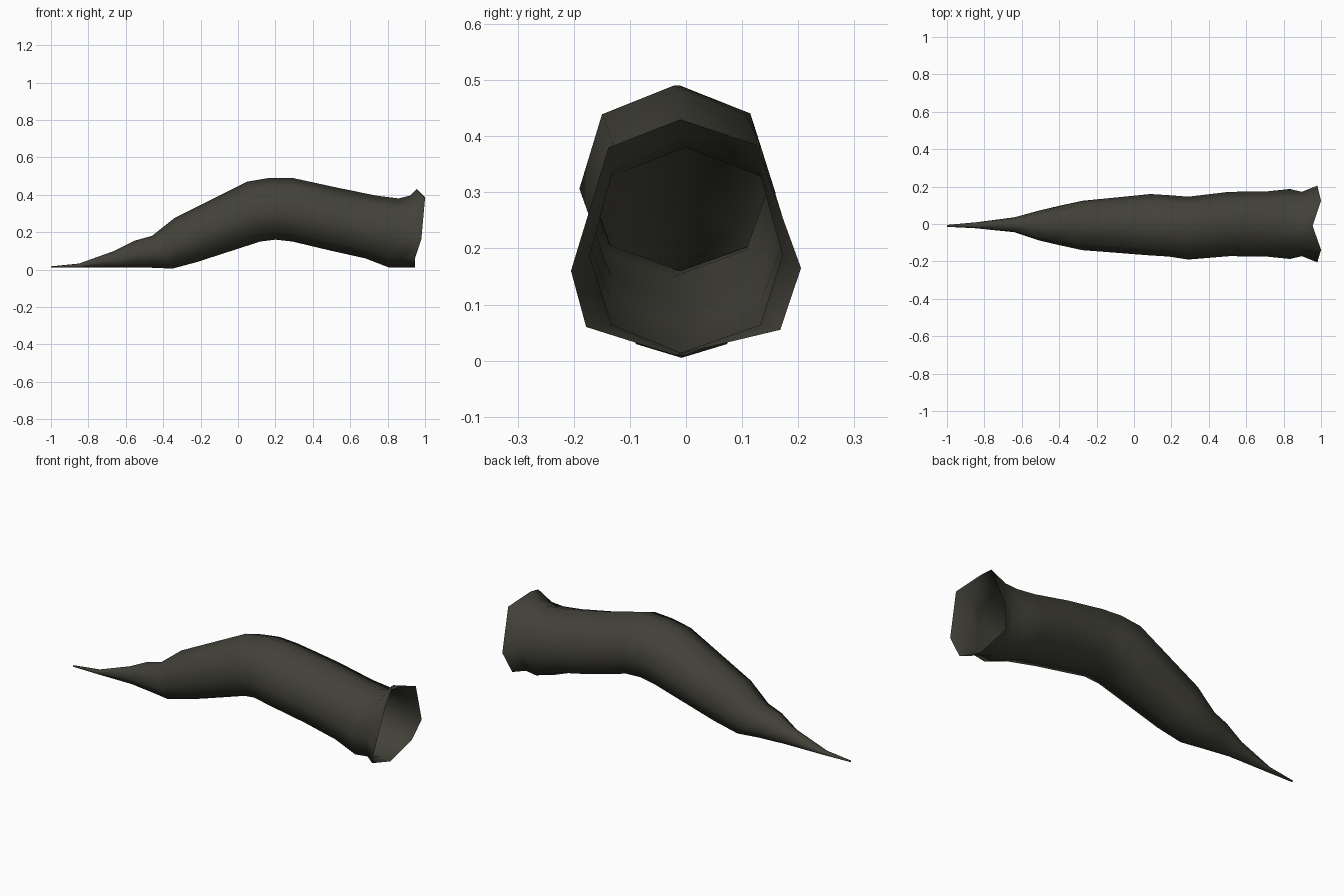
import bpy, bmesh

# One dull olive-grey colour
mat = bpy.data.materials.new("dark olive grey")
mat.diffuse_color = (0.054, 0.052, 0.040, 1)

# Tube stations: top x, top z, bottom x, bottom z, half width, centre y
rings = [
    (-1.00, .017, -1.00, .010, .005, -.010),
    (-0.85, .032, -0.84, .010, .016, -.007),
    (-0.66, .100, -0.62, .010, .040, -.004),
    (-0.55, .155, -0.47, .010, .080, -.008),
    (-0.46, .180, -0.35, .005, .105, -.008),
    (-0.34, .275, -0.22, .040, .132, -.008),
    (0.05, .470, 0.12, .150, .164, -.004),
    (0.17, .490, 0.20, .160, .164, -.010),
    (0.29, .490, 0.29, .150, .168, -.022),
    (0.52, .440, 0.50, .100, .172, 0),
    (0.74, .395, 0.68, .060, .174, 0),
    (0.86, .380, 0.81, .010, .187, 0),
    (0.92, .395, 0.88, .010, .172, 0),
]
# Eight-sided section: width factor, height factor
section = [(0, 1), (.76, .85), (1, .46), (.77, .14),
           (0, 0), (-.77, .14), (-1, .46), (-.76, .85)]

# Flared, wavy mouth
mouth = [(.955, -.01, .43), (1, .125, .385), (.98, .205, .165), (.945, .168, .055),
         (.945, -.02, .01), (.945, -.178, .06), (.98, -.205, .16), (1, -.138, .38)]

bm = bmesh.new()
loops = []
for tx, tz, bx, bz, w, yc in rings:
    loops.append([bm.verts.new((bx + (tx - bx) * t, yc + w * s, bz + (tz - bz) * t))
                  for s, t in section])
loops.append([bm.verts.new(p) for p in mouth])

# Skin between neighbouring loops, closed tip, open mouth
for a, b in zip(loops, loops[1:]):
    for i in range(8):
        j = (i + 1) % 8
        bm.faces.new((a[i], a[j], b[j], b[i]))
bm.faces.new(loops[0][::-1])
bmesh.ops.recalc_face_normals(bm, faces=bm.faces)
# Make the outside face outwards
top_face = max(bm.faces, key=lambda f: f.calc_center_median().z)
if top_face.normal.z < 0:
    bmesh.ops.reverse_faces(bm, faces=bm.faces)
for f in bm.faces:
    f.smooth = True

mesh = bpy.data.meshes.new("curved_horn")
bm.to_mesh(mesh)
bm.free()
mesh.materials.append(mat)
horn = bpy.data.objects.new("curved_horn", mesh)
bpy.context.collection.objects.link(horn)
